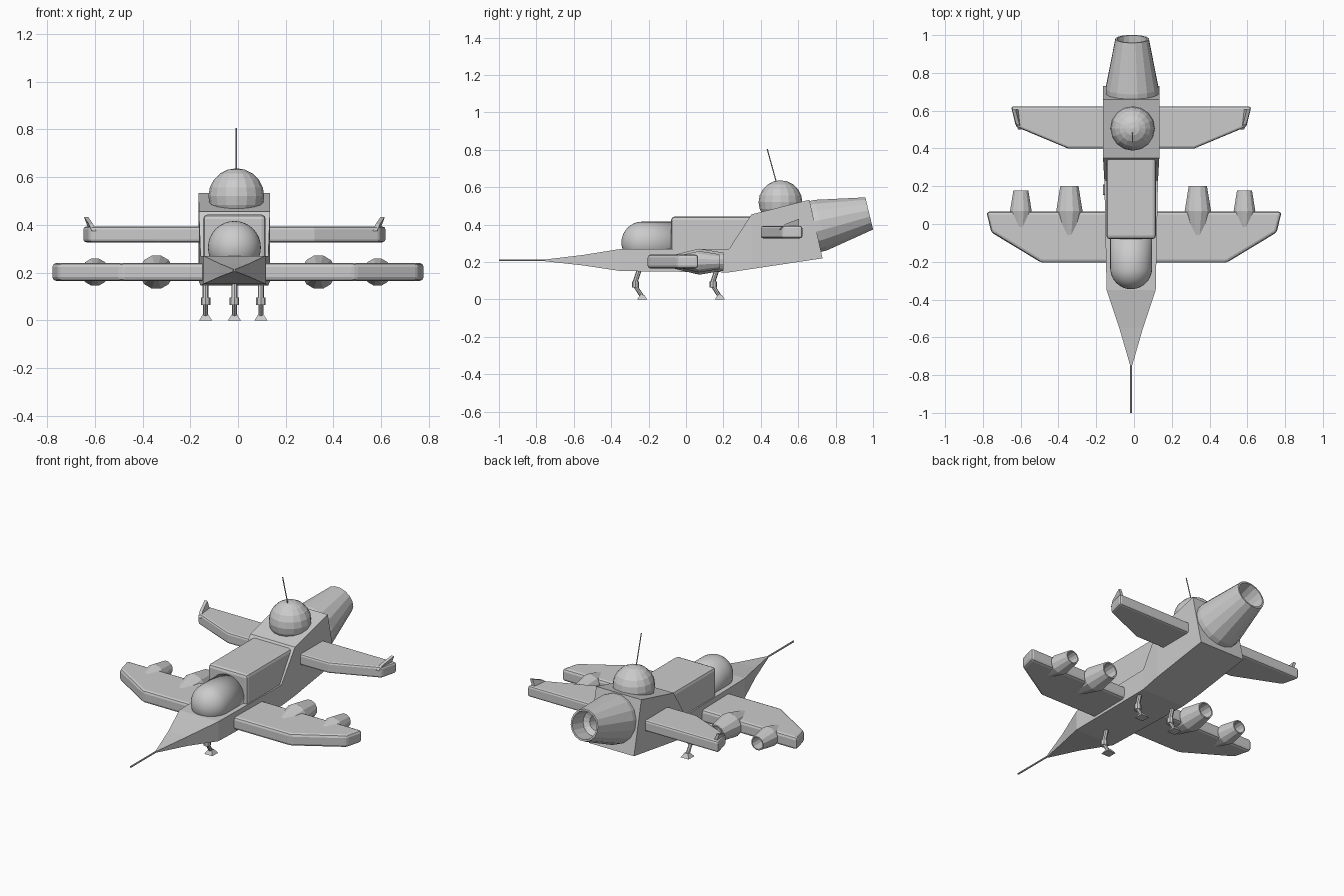
import bpy, bmesh
from math import sin, cos, pi
from mathutils import Vector

if "Cube" in bpy.data.objects:
    bpy.data.objects.remove(bpy.data.objects["Cube"])

CX = -0.015  # fuselage centre line


def make(name, verts, faces, bevel=0, segs=2, smooth=False):
    me = bpy.data.meshes.new(name)
    me.from_pydata([tuple(v) for v in verts], [], faces)
    bm = bmesh.new()
    bm.from_mesh(me)
    bmesh.ops.recalc_face_normals(bm, faces=bm.faces)
    bm.to_mesh(me)
    bm.free()
    ob = bpy.data.objects.new(name, me)
    bpy.context.collection.objects.link(ob)
    if bevel:
        m = ob.modifiers.new("bevel", 'BEVEL')
        m.width, m.segments, m.limit_method = bevel, segs, 'ANGLE'
    if smooth:
        for p in me.polygons:
            p.use_smooth = True
    return ob


def loft(name, rings, **kw):
    """Skin a list of equal-length rings and cap both ends."""
    n = len(rings[0])
    verts = [v for r in rings for v in r]
    faces = [(i * n + j, i * n + (j + 1) % n, (i + 1) * n + (j + 1) % n, (i + 1) * n + j)
             for i in range(len(rings) - 1) for j in range(n)]
    faces += [tuple(range(n)), tuple(range(len(verts) - n, len(verts)))]
    return make(name, verts, faces, **kw)


def lathe(name, start, end, profile, sides, phase=0.0, **kw):
    """Revolve (distance, radius) points about the line from start to end."""
    start = Vector(start)
    d = (Vector(end) - start).normalized()
    u = Vector((1, 0, 0))
    u = (u - d * u.dot(d)).normalized()
    w = d.cross(u)
    ang = [2 * pi * (k + phase) / sides for k in range(sides)]
    rings = [[start + d * t + (u * cos(a) + w * sin(a)) * r for a in ang] for t, r in profile]
    return loft(name, rings, **kw)


def rod(name, a, b, r1, r2=None, sides=8, phase=0.0):
    L = (Vector(b) - Vector(a)).length
    return lathe(name, a, b, [(0, r1), (L, r1 if r2 is None else r2)], sides, phase)


def box_rings(stations, cx):
    return [[(cx - w, yt, zt), (cx + w, yt, zt), (cx + w, yb, zb), (cx - w, yb, zb)]
            for yt, zt, yb, zb, w in stations]


# Fuselage with pointed nose and raised tail: top y,z, bottom y,z, half width
loft("fuselage", box_rings([
    (-0.75, 0.214, -0.75, 0.204, 0.005),
    (-0.55, 0.238, -0.55, 0.182, 0.063),
    (-0.35, 0.27, -0.35, 0.152, 0.13),
    (0.23, 0.27, 0.23, 0.145, 0.142),
    (0.35, 0.455, 0.35, 0.163, 0.149),
    (0.66, 0.533, 0.73, 0.22, 0.15)], CX))
rod("nose_probe", (CX, -1, 0.21), (CX, -0.73, 0.21), 0.005)

# Cabin box behind the canopy
loft("cabin", box_rings([(-0.08, 0.443, -0.08, 0.2, 0.131),
                         (0.36, 0.443, 0.36, 0.2, 0.131)], CX), bevel=0.018)

# Rounded canopy
R = 0.111
dome = [(R - R * cos(a), R * sin(a)) for a in [0.01] + [pi / 2 * k / 10 for k in range(1, 11)]]
lathe("canopy", (CX, -0.345, 0.305), (CX, 0, 0.305), dome + [(0.3, R)], 32, smooth=True)

# Sensor dome and antenna
D = 0.117
lathe("sensor_dome", (-0.007, 0.505, 0.403), (-0.007, 0.505, 1),
      [(D - D * cos(pi * k / 10), max(D * sin(pi * k / 10), 0.0005)) for k in range(11)], 16)
rod("antenna", (-0.007, 0.485, 0.62), (-0.007, 0.434, 0.805), 0.003)

# Main rear engine with hollow nozzle
lathe("main_engine", (CX + 0.005, 0.69, 0.39), (CX + 0.005, 0.98, 0.46),
      [(0, 0.142), (0.03, 0.142), (0.298, 0.09), (0.298, 0.08), (0.2, 0.074),
       (0.18, 0.045), (0.12, 0.04)], 16, 0.5)


# Wings: plan outline of the right half, mirrored about cx
def wing(name, half, z0, z1, cx, bevel):
    outline = [(cx + x, y) for x, y in half] + [(cx - x, y) for x, y in reversed(half)]
    loft(name, [[(x, y, z) for x, y in outline] for z in (z0, z1)], bevel=bevel)


wing("main_wing", [(0.49, -0.205), (0.755, -0.045), (0.782, 0.065)], 0.165, 0.24, 0, 0.016)
wing("tail_wing", [(0.335, 0.4), (0.61, 0.515), (0.636, 0.622)], 0.327, 0.393, CX, 0.012)

# Winglets leaning outward, and wing engines
for s, side in ((1, "right"), (-1, "left")):
    prof = [(0.5, 0.375, 0.594), (0.53, 0.403, 0.606), (0.605, 0.432, 0.626), (0.605, 0.36, 0.6)]
    loft("winglet_" + side, [[(CX + s * (x + dx), y, z) for y, z, x in prof]
                             for dx in (-0.014, 0.004)])
    for label, x, k, back in (("inner", 0.34, 1.0, 0.2), ("outer", 0.592, 0.82, 0.178)):
        px = s * x - (0.002 if label == "inner" else 0.007)
        y0 = -0.095 * k
        L = back - y0
        lathe(f"{label}_engine_{side}", (px, y0, 0.202), (px, back, 0.202),
              [(0, 0.03 * k), (0.07 - y0, 0.072 * k), (L, 0.05 * k), (L, 0.042 * k),
               (L - 0.08, 0.038 * k)], 12, 0.5)

# Landing legs: bent strut, knee and square foot
for label, x, y in (("front", CX, -0.25), ("left", -0.136, 0.165), ("right", 0.096, 0.165)):
    knee = Vector((x, y - 0.026, 0.08))
    ankle = Vector((x, y + 0.014, 0.018))
    rod(f"{label}_leg_upper", (x, y + 0.004, 0.17), knee, 0.013)
    rod(f"{label}_leg_knee", knee + Vector((0, 0.006, 0.016)), knee - Vector((0, -0.006, 0.016)), 0.02)
    rod(f"{label}_leg_lower", knee, ankle, 0.011)
    rod(f"{label}_foot", (x, y + 0.016, 0), (x, y + 0.016, 0.024), 0.038, 0.016, 4, 0.5)
